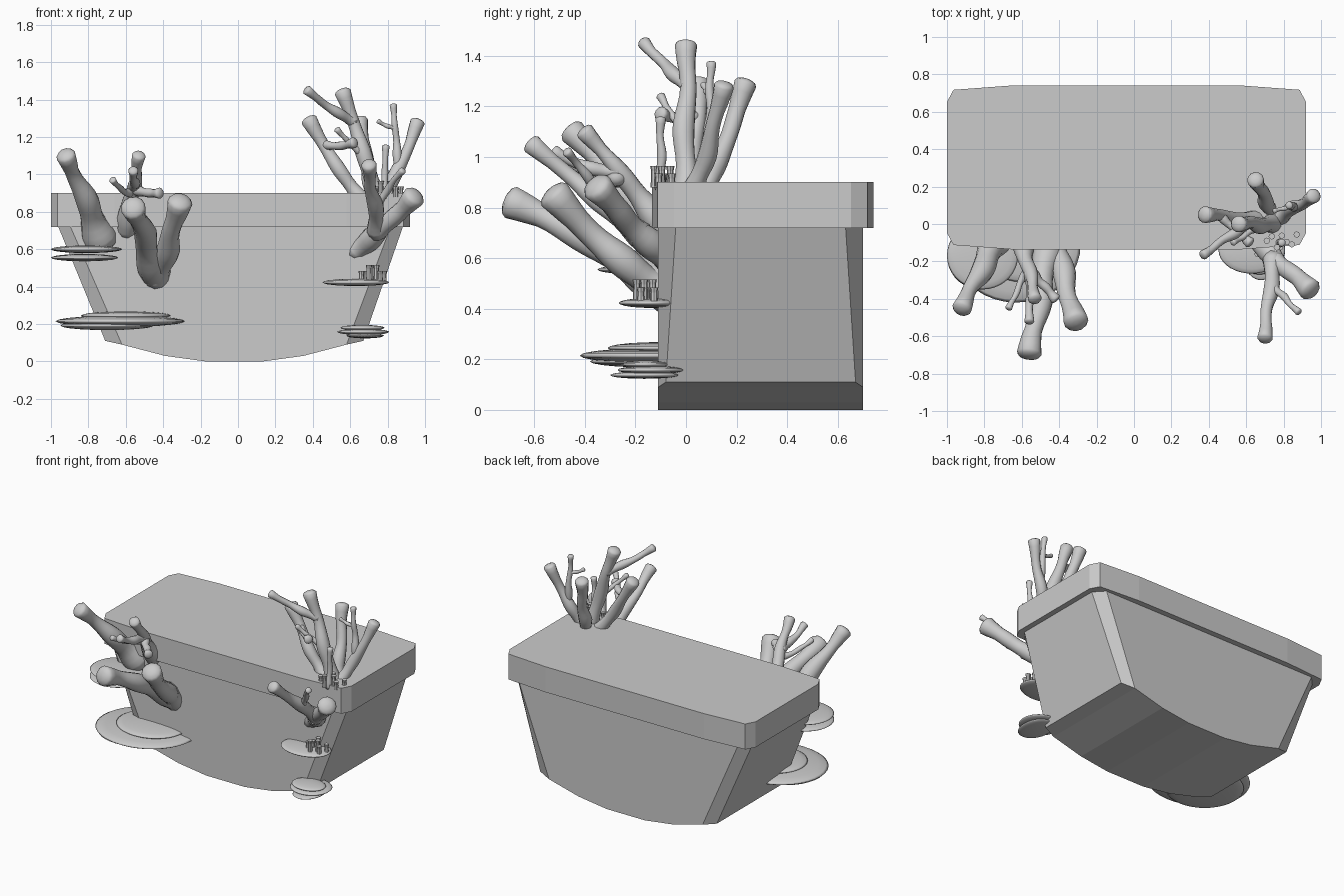
import bpy, bmesh, math, random
from mathutils import Vector

if "Cube" in bpy.data.objects:
    bpy.data.objects.remove(bpy.data.objects["Cube"])

random.seed(4)


def finish(name, bm, smooth=False):
    bmesh.ops.recalc_face_normals(bm, faces=bm.faces)
    me = bpy.data.meshes.new(name)
    bm.to_mesh(me)
    bm.free()
    bpy.context.collection.objects.link(bpy.data.objects.new(name, me))
    for p in me.polygons:
        p.use_smooth = smooth


def loft(name, rings, smooth=False):
    """Bridge rings of equal length and close both ends."""
    bm = bmesh.new()
    vs = [[bm.verts.new(p) for p in r] for r in rings]
    n = len(rings[0])
    for a, b in zip(vs, vs[1:]):
        for i in range(n):
            j = (i + 1) % n
            bm.faces.new((a[i], a[j], b[j], b[i]))
    bm.faces.new(vs[0])
    bm.faces.new(vs[-1])
    finish(name, bm, smooth)


def branch(name, root, tip, r0, r1, sag=0.08, sides=12, n=16):
    """Knobbly tube on a sagging curve, narrowing to a neck and flaring to a domed tip."""
    root, tip = Vector(root), Vector(tip)
    length = (tip - root).length
    ctrl = (root + tip) / 2 - Vector((0, 0, sag * length * 2))
    phase = random.uniform(0, 1)
    side = (tip - root).cross(Vector((0, 0, 1))).normalized() * 0.018 * length

    def at(t):
        wig = side * math.sin(math.pi * t) * math.sin(9 * t + 6 * phase)
        return root * (1-t)**2 + ctrl * 2*t*(1-t) + tip * t*t + wig

    def radius(t):
        lump = 1 + 0.16 * math.sin(2 * math.pi * (2.3 * t + phase)) * (1 - t)
        neck = r0 + (0.72 * r1 - r0) * min(t / 0.8, 1)
        flare = max(0, (t - 0.8) / 0.2)
        return neck * lump * (1 - flare) + r1 * flare

    line = [(at(k / n), radius(k / n)) for k in range(n + 1)]
    d = (line[-1][0] - line[-2][0]).normalized()
    for a in (0.6, 1.15, 1.5):
        line.append((tip + d * r1 * 0.45 * math.sin(a), r1 * math.cos(a)))
    rings, u = [], Vector((0.3, 1, 0.1))
    for i, (p, r) in enumerate(line):
        t = (line[min(i+1, len(line)-1)][0] - line[max(i-1, 0)][0]).normalized()
        u = (u - t * u.dot(t)).normalized()
        v = t.cross(u)
        ang = [2 * math.pi * k / sides for k in range(sides)]
        rings.append([p + (u * math.cos(a) + v * math.sin(a)) * r for a in ang])
    loft("coral_" + name, rings, True)
    return at


def shelf(name, x, y, z, rx, ry):
    """Flattened disc growth."""
    bm = bmesh.new()
    bmesh.ops.create_uvsphere(bm, u_segments=36, v_segments=10, radius=1)
    for v in bm.verts:
        v.co = Vector((x + v.co.x * rx, y + v.co.y * ry, z + v.co.z * (0.008 + 0.065 * rx)))
    finish("shelf_" + name, bm, True)


def stubs(name, x, y, z, spread):
    """Seven little tubes scattered around a point, tallest in the middle."""
    for k in range(7):
        s = (k - 3) / 3
        px, py = x + s * spread, y + 0.035 * math.sin(k * 2.4)
        top = z + 0.1 - 0.045 * abs(s) - 0.015 * (k % 2)
        rings = [[(px + r * math.cos(a * math.pi / 4), py + r * math.sin(a * math.pi / 4), h)
                  for a in range(8)] for r, h in ((.015, z), (.013, top - .02), (.017, top))]
        loft(f"{name}_{k}", rings)


# Rim slab: clipped corners and slightly bowed long sides, mirrored in x and y
CX, CY = -0.04, 0.3025
quarter = [(.62, .4375), (.925, .415), (.96, .35)]
half = quarter + [(x, -y) for x, y in reversed(quarter)]
outline = half + [(-x, y) for x, y in reversed(half)]
loft("planter_rim", [[(CX + x, CY + y, z) for x, y in outline] for z in (.72, .9)])

# Tapered tub with chamfered corners and a curved keel: top x, bottom x, bottom z, top y, bottom y
cols = [(.925, .69, .11, .335, .375), (.86, .6, .09, .405, .405),
        (.55, .37, .03, .405, .405), (.2, .15, 0, .405, .405)]
cols = cols + [(-a, -b, z, ty, by) for a, b, z, ty, by in reversed(cols)]
loft("planter_tub", [[(CX + a, .295 - ty, .73), (CX * .5 + b, .295 - by, z),
                      (CX * .5 + b, .295 + by, z), (CX + a, .295 + ty, .73)] for a, b, z, ty, by in cols])

# Coral cluster standing on the rim
main = branch("top_main", (.75, 0, .84), (.56, 0, 1.44), .05, .045, -.04)
left = branch("top_left", (.68, .02, .84), (.38, .05, 1.29), .043, .045, .04)
branch("top_back", (.74, .06, .84), (.65, .235, 1.29), .045, .045, .06)
right = branch("top_right", (.76, .02, .84), (.96, .15, 1.28), .043, .04, .06)
branch("top_front_twig", (.78, -.1, .87), (.79, -.1, 1.15), .022, .021, 0)
branch("top_main_twig", main(.7), (.37, -.165, 1.45), .032, .027, .03)
branch("top_left_twig", left(.75), (.62, -.1, 1.17), .022, .03, .06)
branch("top_low_twig", main(.4), (.53, -.1, 1.24), .02, .018, .04)
twig = branch("top_right_twig", right(.5), (.83, .1, 1.37), .025, .02, -.05)
branch("top_small_twig", twig(.6), (.75, .07, 1.285), .014, .014)

# Corals on the front wall, right side
arm = branch("wall_right", (.62, -.06, .58), (.94, -.35, .88), .06, .062, .02)
fork = branch("wall_right_fork", arm(.4), (.7, -.61, 1.05), .05, .041, 0)
branch("wall_right_twig", fork(.35), (.88, -.47, 1.02), .025, .02, -.06)

# Corals on the front wall, left side
branch("wall_left_upper", (-.73, -.06, .64), (-.92, -.45, 1.1), .085, .053, -.02)
branch("wall_left_arm_a", (-.44, -.06, .45), (-.31, -.52, .85), .07, .067, .05)
branch("wall_left_arm_b", (-.44, -.06, .45), (-.56, -.69, .82), .078, .067, -.04)
mid = branch("wall_left_mid", (-.6, -.06, .68), (-.53, -.4, 1.1), .06, .037, -.02)
branch("wall_left_mid_twig", mid(.55), (-.42, -.4, .9), .028, .03, .04)
branch("wall_left_thin_twig", mid(.5), (-.67, -.45, .97), .022, .019)
branch("wall_left_front_twig", mid(.6), (-.56, -.52, 1.02), .034, .027)

# Flat shelf growths on the front wall
shelf("left_low", -.63, -.11, .215, .345, .31)
shelf("left_low_top", -.6, -.1, .245, .24, .21)
shelf("left_low_under", -.7, -.13, .192, .25, .25)
shelf("left_high", -.81, -.17, .6, .19, .18)
shelf("left_high_under", -.82, -.17, .555, .18, .18)
shelf("right_high", .63, -.14, .423, .178, .125)
shelf("right_low_top", .665, -.16, .18, .118, .09)
shelf("right_low", .67, -.14, .158, .138, .13)
shelf("right_low_under", .68, -.165, .138, .1, .135)

# Little tube stubs
stubs("shelf_tube", .72, -.16, .43, .06)
stubs("rim_tube", .79, -.09, .88, .08)
